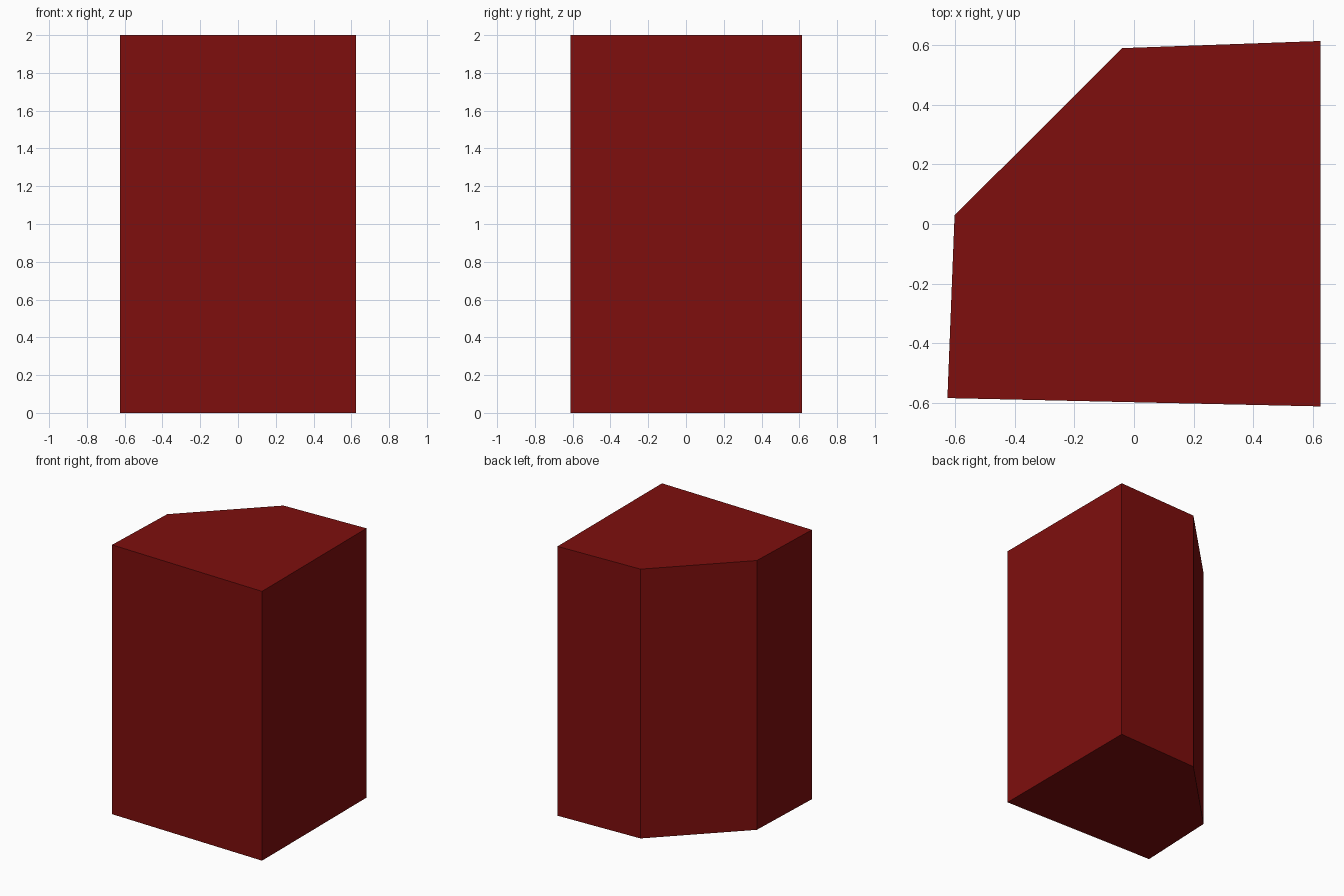
import bpy
import bmesh

if "Cube" in bpy.data.objects:
    bpy.data.objects.remove(bpy.data.objects["Cube"])

HEIGHT = 2.0
# Footprint: a slightly skewed square with one corner cut off
FOOTPRINT = [(-0.626, -0.584), (0.626, -0.612), (0.626, 0.614),
             (-0.04, 0.59), (-0.602, 0.029)]

# Five-sided prism: footprint face extruded straight up
bm = bmesh.new()
base = bm.faces.new([bm.verts.new((x, y, 0)) for x, y in FOOTPRINT])
top = bmesh.ops.extrude_face_region(bm, geom=[base], use_keep_orig=True)
top_verts = [v for v in top["geom"] if isinstance(v, bmesh.types.BMVert)]
bmesh.ops.translate(bm, verts=top_verts, vec=(0, 0, HEIGHT))
bmesh.ops.recalc_face_normals(bm, faces=bm.faces)

mesh = bpy.data.meshes.new("five_sided_block")
bm.to_mesh(mesh)
bm.free()
block = bpy.data.objects.new("five_sided_block", mesh)
bpy.context.collection.objects.link(block)

# Dark red finish
red = bpy.data.materials.new("dark_red")
red.diffuse_color = (0.21, 0.0045, 0.004, 1.0)
red.use_nodes = True
red.node_tree.nodes["Principled BSDF"].inputs["Base Color"].default_value = red.diffuse_color
mesh.materials.append(red)
